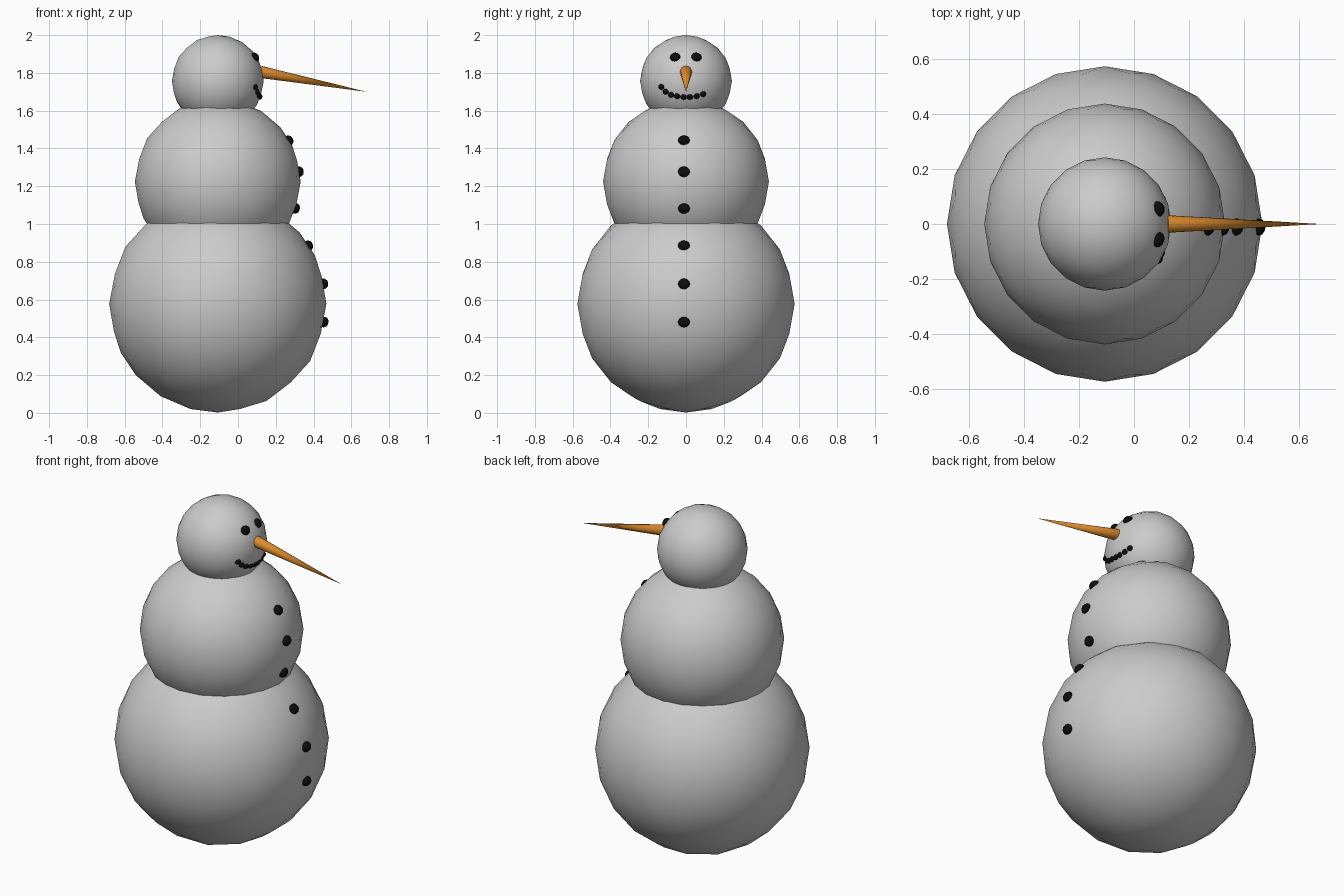
import bpy, math
from mathutils import Vector

if "Cube" in bpy.data.objects:
    bpy.data.objects.remove(bpy.data.objects["Cube"])


def material(name, rgb):
    m = bpy.data.materials.new(name)
    m.diffuse_color = (*rgb, 1.0)
    m.use_nodes = True
    m.node_tree.nodes["Principled BSDF"].inputs["Base Color"].default_value = m.diffuse_color
    return m


SNOW = material("snow_grey", (0.6, 0.6, 0.6))
COAL = material("coal_black", (0.004, 0.004, 0.004))
ORANGE = material("carrot_orange", (0.72, 0.26, 0.025))
CX = -0.107  # body axis


def finish(name, mat, angle):
    ob = bpy.context.object
    ob.name = name
    ob.data.materials.append(mat)
    bpy.ops.object.shade_smooth_by_angle(angle=math.radians(angle))
    return ob


def snowball(name, z, r):
    bpy.ops.mesh.primitive_ico_sphere_add(subdivisions=3, radius=r, location=(CX, 0, z))
    finish(name, SNOW, 60)
    return Vector((CX, 0, z)), r


def coal(name, ball, y, z, size):
    """Slightly flattened lump set on the +x side of a snowball."""
    c, r = ball
    dz = z - c.z
    d = Vector((math.sqrt(r * r - y * y - dz * dz), y, dz)).normalized()
    bpy.ops.mesh.primitive_ico_sphere_add(subdivisions=2, radius=1, location=c + d * (r - 0.004))
    ob = finish(name, COAL, 60)
    ob.rotation_mode = 'QUATERNION'
    ob.rotation_quaternion = d.to_track_quat('X', 'Z')
    ob.scale = (size * 0.75, size, size * 0.9)


# Three stacked snowballs
base = snowball("lower_body", 0.577, 0.575)
torso = snowball("upper_body", 1.224, 0.439)
head = snowball("head", 1.757, 0.243)

# Buttons, three on each body ball
for i, z in enumerate((0.48, 0.684, 0.888, 1.081, 1.277, 1.444)):
    coal(f"button_{i + 1}", base if z < 1 else torso, -0.011, z, 0.032)

# Eyes
for side, y in (("right", -0.058), ("left", 0.056)):
    coal(f"eye_{side}", head, y, 1.885, 0.029)

# Smile made of small lumps
smile = ((-0.132, 1.725), (-0.109, 1.70), (-0.08, 1.683), (-0.047, 1.676),
         (-0.013, 1.671), (0.021, 1.671), (0.057, 1.676), (0.092, 1.687))
for i, (y, z) in enumerate(smile):
    coal(f"mouth_{i + 1}", head, y, z, 0.0175)

# Long tilted nose
start, tip = Vector((0.12, 0, 1.805)), Vector((0.68, 0, 1.70))
axis = tip - start
bpy.ops.mesh.primitive_cone_add(vertices=16, radius1=0.032, radius2=0, depth=axis.length,
                                location=(start + tip) / 2)
nose = finish("nose", ORANGE, 40)
nose.rotation_mode = 'QUATERNION'
nose.rotation_quaternion = axis.to_track_quat('Z', 'Y')
